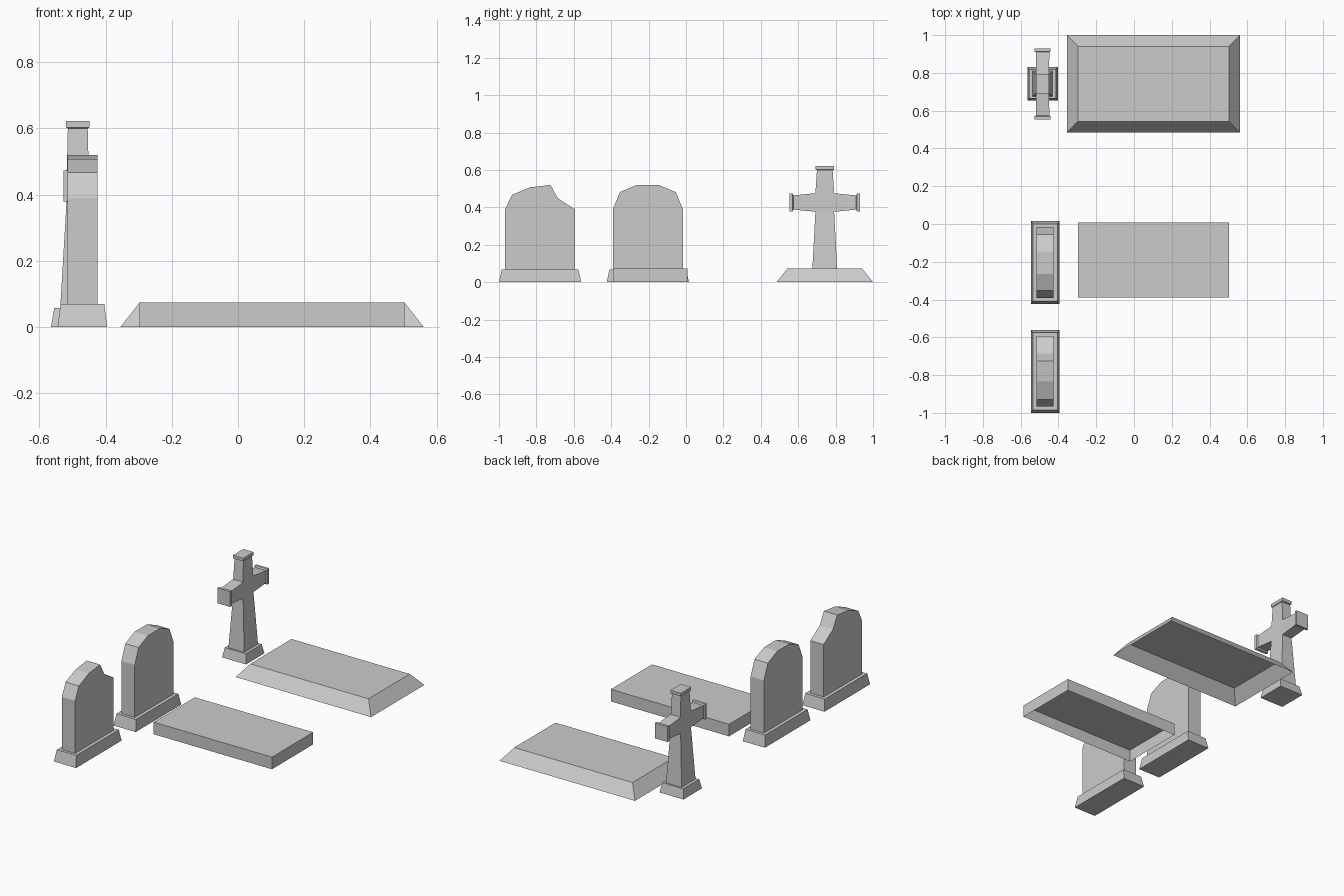
import bpy, bmesh
from mathutils import Vector

if "Cube" in bpy.data.objects:
    bpy.data.objects.remove(bpy.data.objects["Cube"])


def make_object(name, bm):
    bmesh.ops.recalc_face_normals(bm, faces=bm.faces)
    mesh = bpy.data.meshes.new(name)
    bm.to_mesh(mesh)
    bm.free()
    obj = bpy.data.objects.new(name, mesh)
    bpy.context.collection.objects.link(obj)
    return obj


def loft(name, origin, sections, axis="z", direction=1, close_start=True):
    """Stack rectangles (distance, half x, half other) along z or y."""
    bm = bmesh.new()
    o = Vector(origin)
    rings = []
    for d, a, b in sections:
        ring = []
        for sa, sb in ((-1, -1), (1, -1), (1, 1), (-1, 1)):
            off = (sa * a, sb * b, d) if axis == "z" else (sa * a, d * direction, sb * b)
            ring.append(bm.verts.new(o + Vector(off)))
        rings.append(ring)
    for r0, r1 in zip(rings, rings[1:]):
        for i in range(4):
            j = (i + 1) % 4
            bm.faces.new((r0[i], r0[j], r1[j], r1[i]))
    bm.faces.new(rings[-1])
    if close_start:
        bm.faces.new(rings[0])
    obj = make_object(name, bm)
    if not close_start and axis == "z" or direction:
        # outward normals are guaranteed by pointing the end cap outwards
        end = obj.data.polygons[4 * (len(sections) - 1)]
        want = Vector((0, 0, 1)) if axis == "z" else Vector((0, direction, 0))
        if end.normal.dot(want) < 0:
            obj.data.flip_normals()
    return obj


def headstone(name, profile, x0, x1):
    """Extrude a (y, z) outline along x."""
    bm = bmesh.new()
    face = bm.faces.new([bm.verts.new((x0, y, z)) for y, z in profile])
    new = bmesh.ops.extrude_face_region(bm, geom=[face], use_keep_orig=True)["geom"]
    verts = [v for v in new if isinstance(v, bmesh.types.BMVert)]
    bmesh.ops.translate(bm, verts=verts, vec=(x1 - x0, 0, 0))
    return make_object(name, bm)


# Headstone plinths
for label, y in (("broken", -0.78), ("rounded", -0.204)):
    loft(label + "_headstone_plinth", (-0.47, y, 0),
         [(0, 0.075, 0.22), (0.069, 0.066, 0.205)])

# Headstone slabs
headstone("broken_headstone",
          [(-0.967, 0.069), (-0.967, 0.39), (-0.93, 0.467), (-0.835, 0.507),
           (-0.725, 0.52), (-0.685, 0.448), (-0.594, 0.39), (-0.594, 0.069)],
          -0.515, -0.425)
headstone("rounded_headstone",
          [(-0.391, 0.069), (-0.391, 0.39), (-0.353, 0.482), (-0.264, 0.52),
           (-0.147, 0.52), (-0.055, 0.482), (-0.017, 0.39), (-0.017, 0.069)],
          -0.515, -0.425)

# Grave covers, open underneath
loft("flat_grave_cover", (0.103, -0.191, 0),
     [(0, 0.4, 0.199), (0.074, 0.4, 0.199)], close_start=False)
loft("sloped_grave_cover", (0.103, 0.742, 0),
     [(0, 0.458, 0.258), (0.074, 0.4, 0.199)], close_start=False)

# Cross: plinth, tapered shaft with cap, two capped arms
cx, cy = -0.484, 0.742
loft("cross_plinth", (cx, cy, 0), [(0, 0.081, 0.089), (0.058, 0.071, 0.077)])
loft("cross_shaft", (cx, cy, 0),
     [(0.058, 0.053, 0.067), (0.377, 0.034, 0.05), (0.476, 0.033, 0.05),
      (0.599, 0.03, 0.042), (0.603, 0.035, 0.05), (0.622, 0.035, 0.05)],
     close_start=False)
for side, d in (("near", -1), ("far", 1)):
    loft(side + "_cross_arm", (cx, cy, 0.426),
         [(0.045, 0.034, 0.05), (0.168, 0.036, 0.038),
          (0.172, 0.043, 0.047), (0.188, 0.043, 0.047)],
         axis="y", direction=d, close_start=False)
